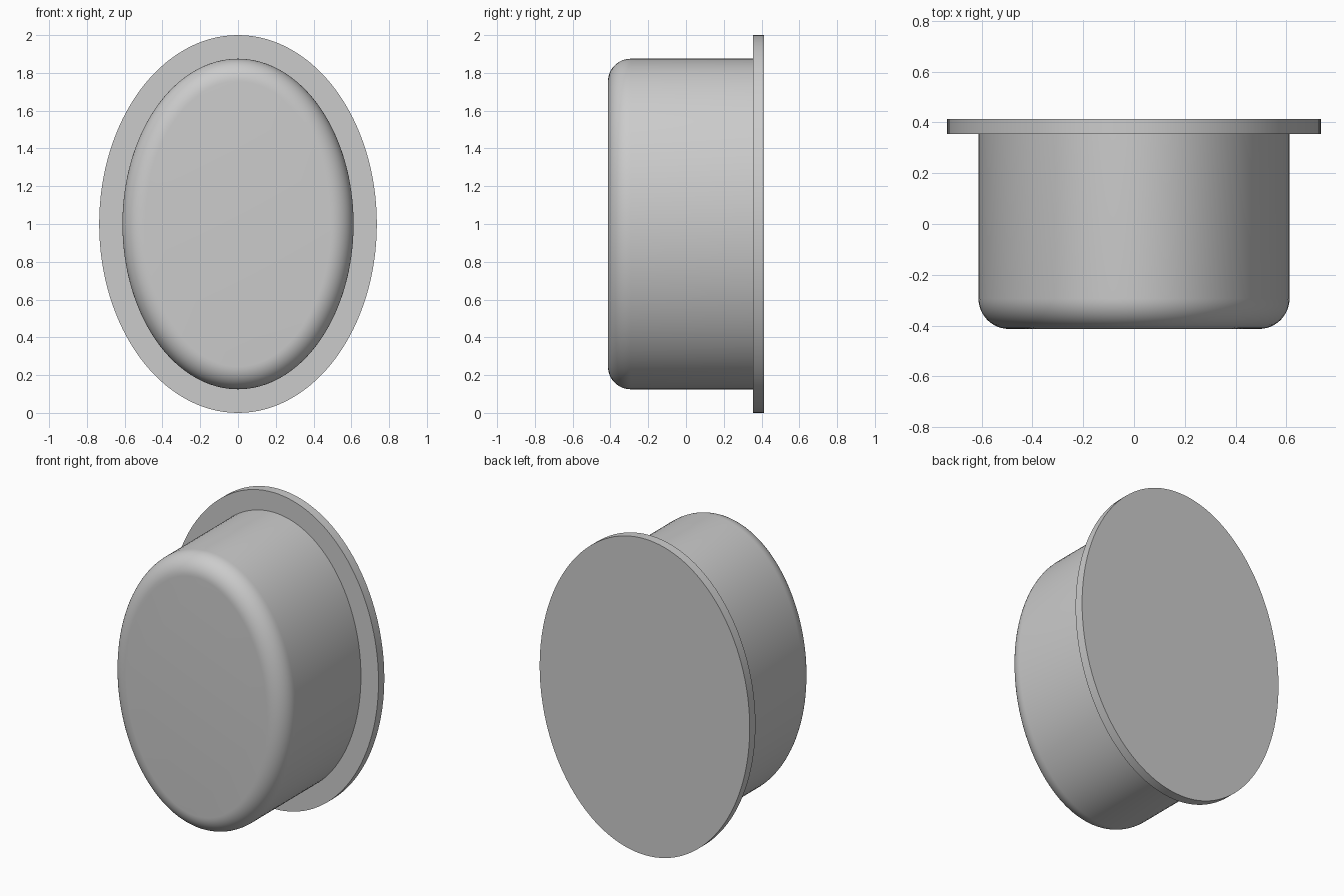
import bpy, bmesh
from math import sin, cos, pi, hypot, radians

cube = bpy.data.objects.get("Cube")
if cube:
    bpy.data.objects.remove(cube, do_unlink=True)

SEGMENTS = 128
CENTRE_Z = 1.0

grey = bpy.data.materials.new("plain grey")
grey.use_nodes = True
colour = (0.6, 0.6, 0.6, 1)
grey.diffuse_color = colour
grey.node_tree.nodes["Principled BSDF"].inputs["Base Color"].default_value = colour


def ellipse_ring(bm, rx, rz, y, inset=0.0):
    """Ring of vertices on an ellipse, moved inward along its normals."""
    ring = []
    for i in range(SEGMENTS):
        a = 2 * pi * i / SEGMENTS
        nx, nz = cos(a) / rx, sin(a) / rz
        length = hypot(nx, nz)
        ring.append(bm.verts.new((rx * cos(a) - inset * nx / length, y,
                                  CENTRE_Z + rz * sin(a) - inset * nz / length)))
    return ring


def oval_solid(name, rx, rz, profile):
    """Loft a closed oval solid through (y, inset) profile points."""
    bm = bmesh.new()
    rings = [ellipse_ring(bm, rx, rz, y, inset) for y, inset in profile]
    for a, b in zip(rings, rings[1:]):
        for i in range(SEGMENTS):
            j = (i + 1) % SEGMENTS
            bm.faces.new((a[i], a[j], b[j], b[i]))
    bm.faces.new(rings[0])
    bm.faces.new(rings[-1])
    bmesh.ops.recalc_face_normals(bm, faces=bm.faces)
    mesh = bpy.data.meshes.new(name)
    bm.to_mesh(mesh)
    bm.free()
    mesh.materials.append(grey)
    obj = bpy.data.objects.new(name, mesh)
    bpy.context.collection.objects.link(obj)
    bpy.ops.object.select_all(action="DESELECT")
    obj.select_set(True)
    bpy.context.view_layer.objects.active = obj
    bpy.ops.object.shade_smooth_by_angle(angle=radians(30))
    return obj


# Body: oval plug with a rounded front rim
FRONT, FLANGE_FRONT, BACK, FILLET, STEPS = -0.413, 0.355, 0.413, 0.12, 12
rim = []
for k in range(STEPS + 1):
    t = pi / 2 * k / STEPS
    rim.append((FRONT + FILLET * (1 - cos(t)), FILLET * (1 - sin(t))))
oval_solid("body", 0.612, 0.875, rim + [(FLANGE_FRONT, 0)])

# Flange: thin oval plate behind the body
oval_solid("flange", 0.735, 1.0, [(FLANGE_FRONT, 0), (BACK, 0)])
